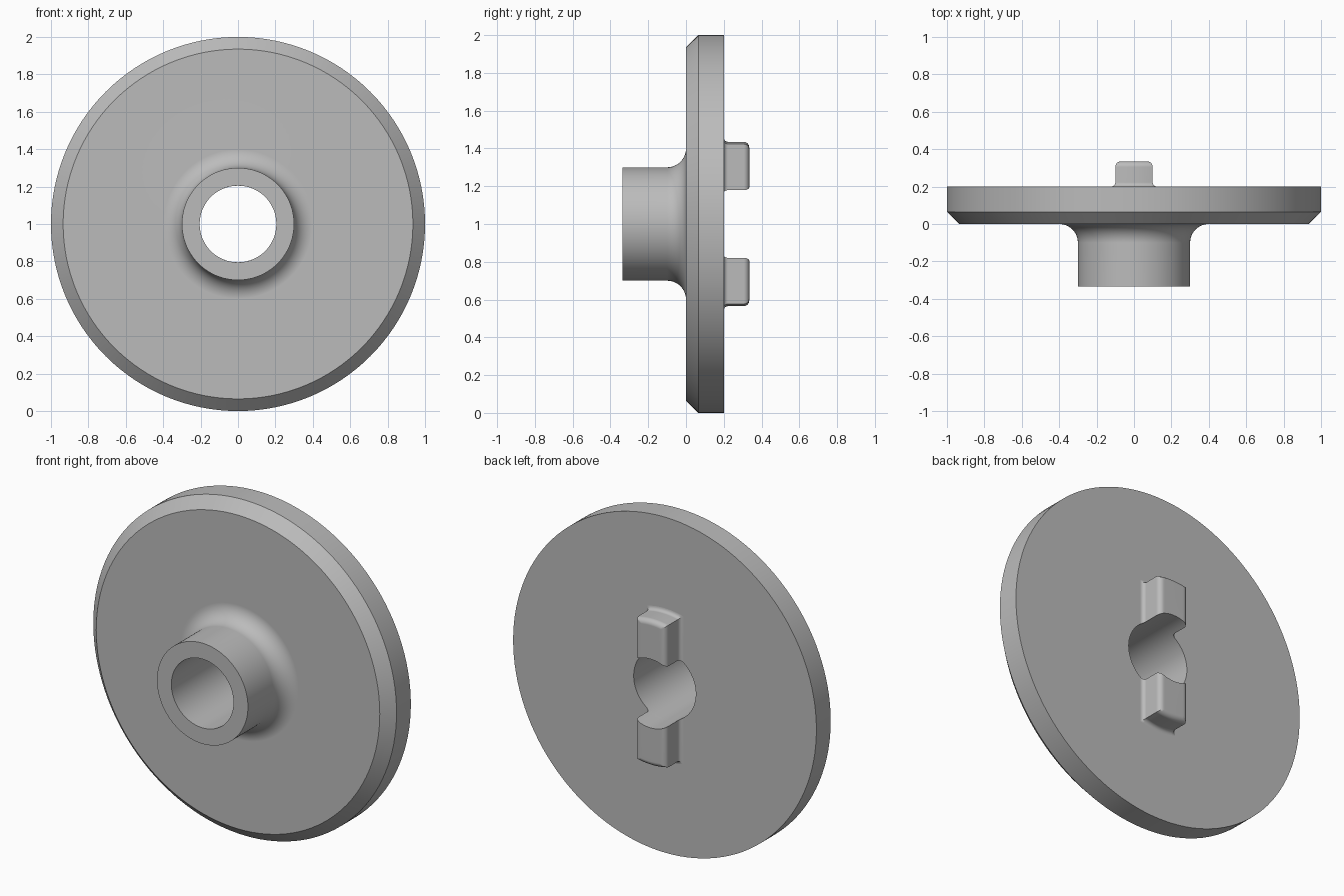
import bpy, bmesh
from math import sin, cos, asin, pi, radians
from mathutils import Matrix, Vector

cube = bpy.data.objects.get("Cube")
if cube:
    bpy.data.objects.remove(cube, do_unlink=True)

BORE, HUB, RIM = 0.205, 0.3, 1.0
FRONT, PLATE, BACK = -0.335, 0.2, 0.335
AXIS = Vector((0, 0, 1))

grey = bpy.data.materials.new("plain_grey")
grey.use_nodes = True
grey.diffuse_color = (0.5, 0.5, 0.5, 1)
grey.node_tree.nodes["Principled BSDF"].inputs["Base Color"].default_value = (0.5, 0.5, 0.5, 1)


def finish(name, bm):
    """Turn a bmesh into a smooth-shaded grey object with crisp edges."""
    bmesh.ops.recalc_face_normals(bm, faces=bm.faces)
    mesh = bpy.data.meshes.new(name)
    bm.to_mesh(mesh)
    bm.free()
    mesh.materials.append(grey)
    obj = bpy.data.objects.new(name, mesh)
    bpy.context.collection.objects.link(obj)
    bpy.ops.object.select_all(action='DESELECT')
    obj.select_set(True)
    bpy.context.view_layer.objects.active = obj
    bpy.ops.object.shade_smooth_by_angle(angle=radians(30))
    weighted = obj.modifiers.new("weighted_normals", 'WEIGHTED_NORMAL')
    weighted.keep_sharp = True
    return obj


def quarter(steps):
    return [pi / 2 * i / steps for i in range(steps + 1)]


# Flanged disc: (radius, depth) profile turned around the y axis
fillet = 0.1
profile = [(BORE, FRONT), (HUB, FRONT)]
profile += [(HUB + fillet * (1 - cos(a)), fillet * (sin(a) - 1)) for a in quarter(10)]
profile += [(RIM - 0.065, 0), (RIM, 0.065), (RIM, PLATE), (BORE, PLATE)]
bm = bmesh.new()
verts = [bm.verts.new((r, y, 1)) for r, y in profile]
edges = [bm.edges.new((v, verts[(i + 1) % len(verts)])) for i, v in enumerate(verts)]
bmesh.ops.spin(bm, geom=verts + edges, cent=AXIS, axis=(0, 1, 0),
               angle=2 * pi, steps=128, use_merge=True)
bmesh.ops.remove_doubles(bm, verts=bm.verts, dist=1e-5)
finish("flanged_disc", bm)

# Drive lugs: stacked outlines with a flared foot and a rounded top
HALF, OUTER, FOOT, ROUND, N = 0.1, 0.435, 0.022, 0.03, 12
layers = [(FOOT * (1 - sin(a)), PLATE + FOOT * (1 - cos(a))) for a in quarter(6)]
layers += [(ROUND * (cos(a) - 1), BACK + ROUND * (sin(a) - 1)) for a in quarter(6)]


def arc(radius, half, y):
    limit = asin(half / radius)
    angles = [limit * (2 * i / N - 1) for i in range(N + 1)]
    return [(radius * sin(a), y, 1 + radius * cos(a)) for a in angles]


for name, turn in (("upper_lug", 0), ("lower_lug", pi)):
    bm = bmesh.new()
    rings = []
    for off, y in layers:
        outline = arc(BORE, HALF + off, y) + arc(OUTER + off, HALF + off, y)[::-1]
        rings.append([bm.verts.new(p) for p in outline])
    count = len(rings[0])
    for low, high in zip(rings, rings[1:]):
        for i in range(count):
            j = (i + 1) % count
            bm.faces.new((low[i], low[j], high[j], high[i]))
    for ring in (rings[0], rings[-1]):
        for i in range(N):
            bm.faces.new((ring[i], ring[i + 1], ring[count - 2 - i], ring[count - 1 - i]))
    bmesh.ops.rotate(bm, verts=bm.verts, cent=AXIS, matrix=Matrix.Rotation(turn, 3, 'Y'))
    finish(name, bm)
